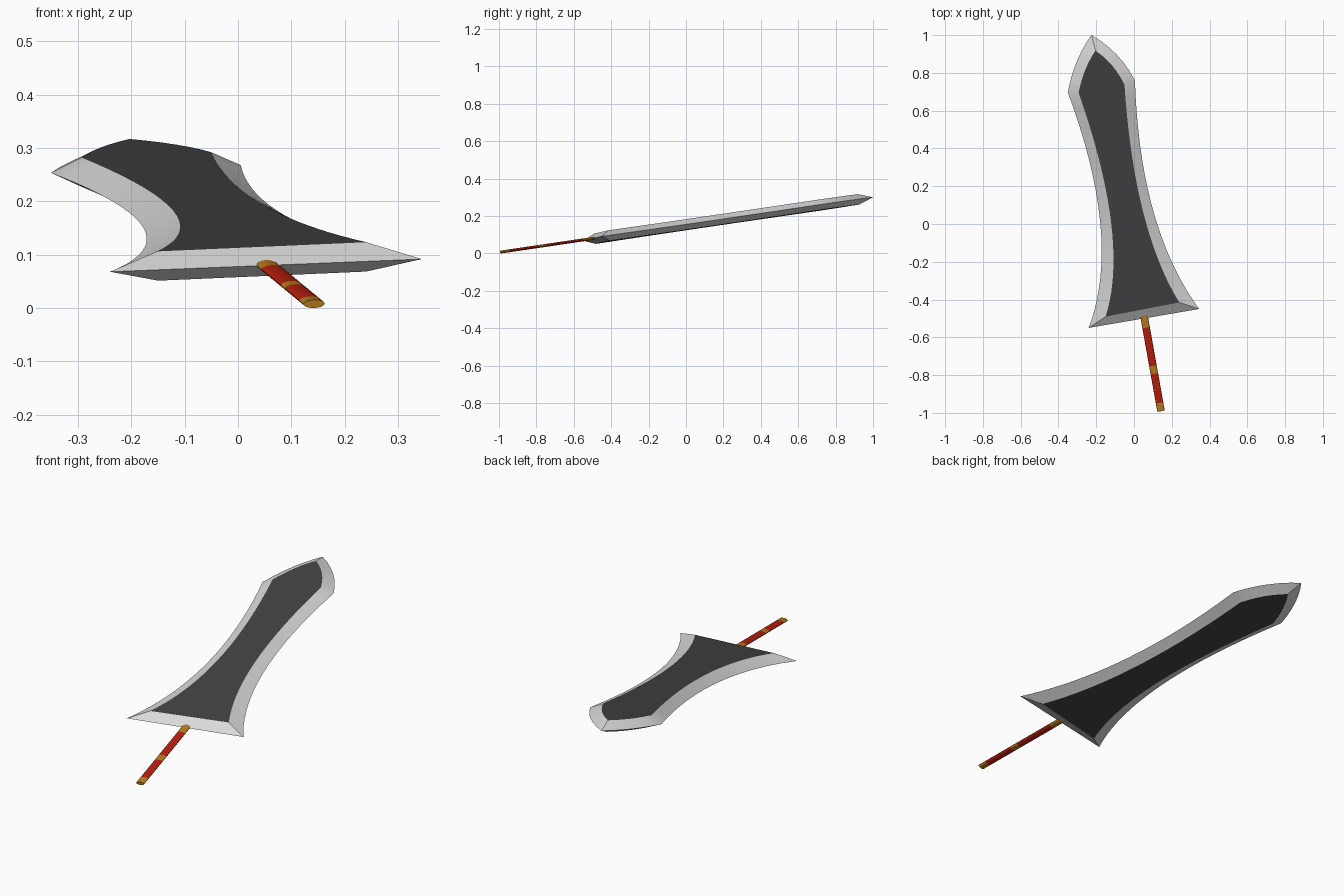
import bpy, bmesh, math
from mathutils import Vector

if "Cube" in bpy.data.objects:
    bpy.data.objects.remove(bpy.data.objects["Cube"])

# The whole sword lies in one tilted plane: z = 0.154 + 0.015x + 0.15y
NORMAL = Vector((-0.015, -0.15, 1)).normalized()


def on_plane(x, y, h=0.0):
    return Vector((x, y, 0.154 + 0.015 * x + 0.15 * y)) + NORMAL * h


def material(name, rgb):
    m = bpy.data.materials.new(name)
    m.diffuse_color = (*rgb, 1)
    m.use_nodes = True
    m.node_tree.nodes["Principled BSDF"].inputs["Base Color"].default_value = m.diffuse_color
    return m


steel = material("pale_steel", (0.70, 0.70, 0.70))
dark = material("dark_iron", (0.055, 0.055, 0.055))
red = material("red_wrap", (0.50, 0.014, 0.004))
gold = material("gold_band", (0.50, 0.21, 0.014))


def finish(bm, name, mats):
    bmesh.ops.recalc_face_normals(bm, faces=bm.faces)
    me = bpy.data.meshes.new(name)
    bm.to_mesh(me)
    bm.free()
    for m in mats:
        me.materials.append(m)
    ob = bpy.data.objects.new(name, me)
    bpy.context.collection.objects.link(ob)
    bpy.ops.object.select_all(action='DESELECT')
    ob.select_set(True)
    bpy.context.view_layer.objects.active = ob
    bpy.ops.object.shade_smooth_by_angle(angle=math.radians(20))
    return ob


def outline(corners, controls, counts):
    """Closed loop of quadratic curves joining the corners."""
    pts = []
    for i, n in enumerate(counts):
        a, b = Vector(corners[i]), Vector(corners[(i + 1) % len(corners)])
        c = Vector(controls[i]) if controls[i] else (a + b) / 2
        for k in range(n):
            t = k / n
            pts.append(a * (1 - t) ** 2 + c * 2 * t * (1 - t) + b * t * t)
    return pts


# Blade: sharp outer edge, bevels rising to dark flat faces on both sides
# corner order: base left, base right, right shoulder, tip, left shoulder
counts = (1, 20, 6, 6, 20)
edge = outline(((-0.24, -0.55), (0.345, -0.45), (0.005, 0.76), (-0.225, 1.0), (-0.351, 0.698)),
               (None, (0.03, -0.02), (-0.075, 0.915), (-0.315, 0.88), (-0.06, -0.08)), counts)
flat = outline(((-0.15, -0.486), (0.24, -0.411), (-0.05, 0.742), (-0.203, 0.922), (-0.293, 0.700)),
               (None, (0.0, -0.02), (-0.105, 0.855), (-0.265, 0.835), (-0.02, -0.08)), counts)

bm = bmesh.new()
rim = [bm.verts.new(on_plane(*p)) for p in edge]
for h in (0.028, -0.028):
    ring = [bm.verts.new(on_plane(p.x, p.y, h)) for p in flat]
    bm.faces.new(ring).material_index = 1
    for i in range(len(rim)):
        j = (i + 1) % len(rim)
        bm.faces.new((rim[i], rim[j], ring[j], ring[i]))
finish(bm, "blade", (steel, dark))

# Handle: flattened rod, red wrap between three gold bands
start, end = on_plane(0.143, -0.99), on_plane(0.050, -0.47)
axis = (end - start).normalized()
side = axis.cross(NORMAL).normalized()
stops = (0, 0.085, 0.38, 0.46, 0.85, 1.0)
SIDES = 24
bm = bmesh.new()
rings = []
for s in stops:
    c = start.lerp(end, s)
    rings.append([bm.verts.new(c + side * 0.020 * math.cos(a) + NORMAL * 0.0078 * math.sin(a))
                  for a in (2 * math.pi * k / SIDES for k in range(SIDES))])
for n, (r0, r1) in enumerate(zip(rings, rings[1:])):
    for i in range(SIDES):
        j = (i + 1) % SIDES
        bm.faces.new((r0[i], r0[j], r1[j], r1[i])).material_index = 1 - n % 2
for r in (rings[0], rings[-1]):
    bm.faces.new(r).material_index = 1
finish(bm, "handle", (red, gold))
